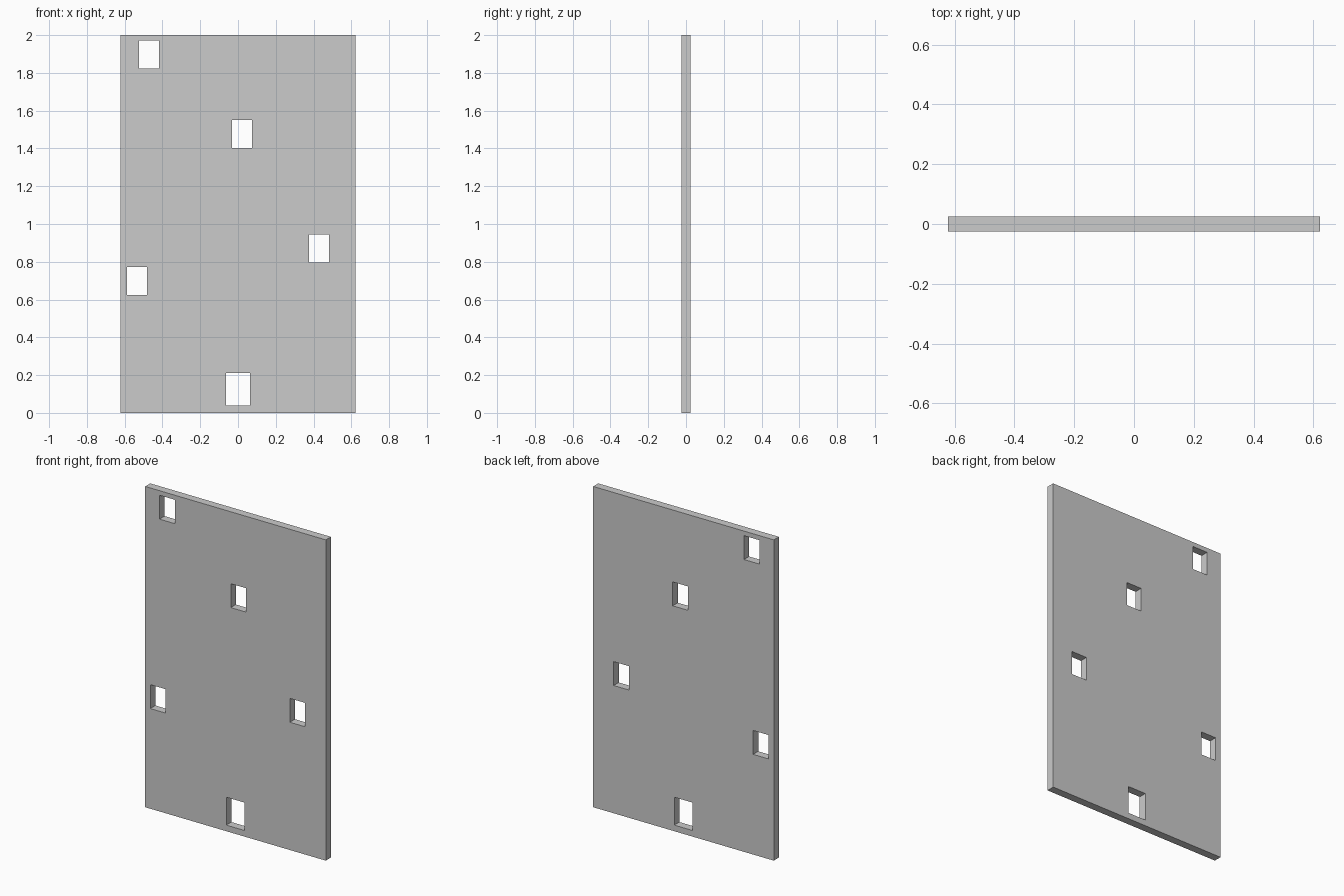
import bpy
import math

if "Cube" in bpy.data.objects:
    bpy.data.objects.remove(bpy.data.objects["Cube"])

WIDTH, HEIGHT, THICKNESS = 1.246, 2.0, 0.05

# Window openings: centre x, centre z, width, height
HOLES = [
    (-0.471, 1.897, 0.106, 0.149),
    (0.021, 1.477, 0.106, 0.149),
    (0.428, 0.871, 0.106, 0.149),
    (-0.534, 0.699, 0.106, 0.149),
    (0.0, 0.125, 0.127, 0.174),
]


def add_rect(curve, cx, cz, w, h):
    """Closed rectangular outline; nested outlines become holes."""
    spline = curve.splines.new('POLY')
    spline.points.add(3)
    for point, (sx, sz) in zip(spline.points, [(-1, -1), (1, -1), (1, 1), (-1, 1)]):
        point.co = (cx + sx * w / 2, cz + sz * h / 2, 0, 1)
    spline.use_cyclic_u = True
    spline.use_smooth = False


# Flat wall panel profile with openings, extruded to thickness
profile = bpy.data.curves.new("wall_panel", 'CURVE')
profile.dimensions = '2D'
profile.fill_mode = 'BOTH'
profile.extrude = THICKNESS / 2
add_rect(profile, 0, HEIGHT / 2, WIDTH, HEIGHT)
for hole in HOLES:
    add_rect(profile, *hole)

# Stand the panel upright and turn it into a mesh
panel = bpy.data.objects.new("wall_panel", profile)
bpy.context.collection.objects.link(panel)
panel.rotation_euler = (math.pi / 2, 0, 0)
bpy.context.view_layer.objects.active = panel
panel.select_set(True)
bpy.ops.object.convert(target='MESH')
bpy.ops.object.transform_apply(location=False, rotation=True, scale=False)
bpy.ops.object.shade_flat()
